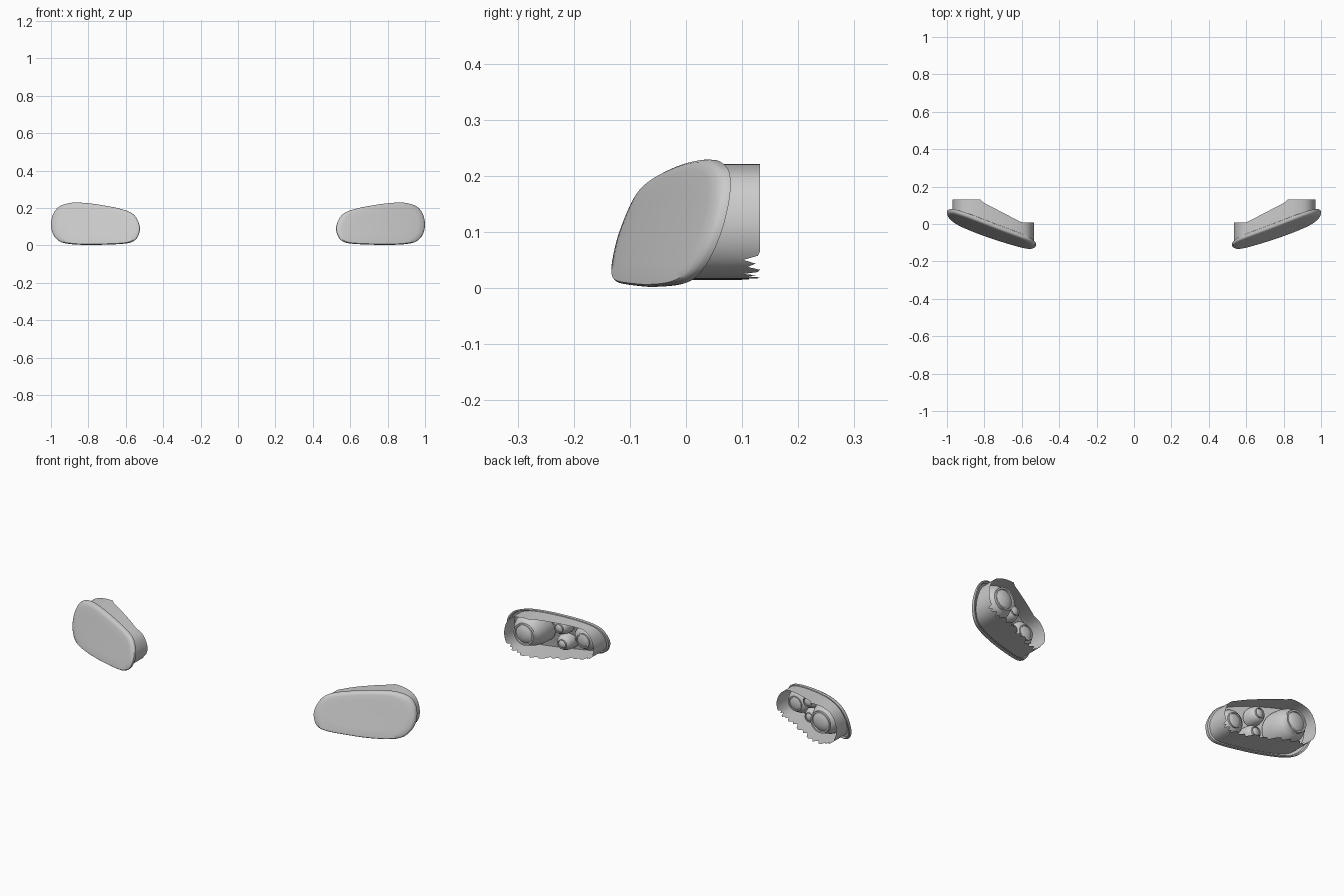
import bpy, bmesh, math
from mathutils import Vector

if "Cube" in bpy.data.objects:
    bpy.data.objects.remove(bpy.data.objects["Cube"])

# Lens outline seen from the front (x, z), for the +x lamp
OUTLINE = [(0.525, 0.10), (0.534, 0.05), (0.56, 0.021), (0.605, 0.009), (0.70, 0.004),
           (0.80, 0.002), (0.90, 0.007), (0.955, 0.022), (0.988, 0.058), (1.0, 0.11),
           (0.988, 0.168), (0.955, 0.208), (0.90, 0.226), (0.84, 0.228), (0.74, 0.217),
           (0.62, 0.193), (0.555, 0.162)]
CX, CZ = 0.7625, 0.113


def smooth_loop(pts, steps=5):
    """Closed Catmull-Rom curve through the points."""
    out, n = [], len(pts)
    for i in range(n):
        a, b, c, d = (Vector(pts[(i + k) % n]) for k in (-1, 0, 1, 2))
        for s in range(steps):
            t = s / steps
            out.append(0.5 * (2 * b + (c - a) * t + (2 * a - 5 * b + 4 * c - d) * t * t
                              + (3 * b - a - 3 * c + d) * t ** 3))
    return out


def lens_y(x, z):
    """Depth of the swept-back front face."""
    u = x - 0.53
    return -0.148 + 0.26 * u + 0.18 * u * u + 0.3 * z


def build(name, rings, cap_start=False, cap_end=False):
    """Bridge rings of points into a surface, mirrored to the other lamp."""
    bm = bmesh.new()
    rows = [[bm.verts.new(p) for p in r] for r in rings]
    n = len(rows[0])
    for a, b in zip(rows, rows[1:]):
        for i in range(n):
            j = (i + 1) % n
            bm.faces.new((a[i], a[j], b[j], b[i]))
    if cap_start:
        bm.faces.new(rows[0])
    if cap_end:
        bm.faces.new(rows[-1])
    bmesh.ops.recalc_face_normals(bm, faces=bm.faces)
    mesh = bpy.data.meshes.new(name)
    bm.to_mesh(mesh)
    bm.free()
    ob = bpy.data.objects.new(name, mesh)
    bpy.context.collection.objects.link(ob)
    mod = ob.modifiers.new("mirror", "MIRROR")
    mod.use_mirror_merge = False
    bpy.ops.object.select_all(action="DESELECT")
    bpy.context.view_layer.objects.active = ob
    ob.select_set(True)
    bpy.ops.object.shade_smooth_by_angle(angle=math.radians(40))
    return ob


loop = smooth_loop(OUTLINE)


def lens_ring(scale, offset):
    ring = []
    for p in loop:
        x, z = CX + (p.x - CX) * scale, CZ + (p.y - CZ) * scale
        ring.append((x, lens_y(x, z) + offset, z))
    return ring


# Lens: curved front, rounded rim, thin inner face
build("lens", [lens_ring(s, o) for s, o in (
    (0.05, -0.004), (0.3, -0.004), (0.6, -0.004), (0.85, -0.004), (0.96, -0.002),
    (0.99, 0.003), (1.0, 0.010), (0.995, 0.020), (0.96, 0.022), (0.94, 0.010),
    (0.6, 0.006), (0.3, 0.006), (0.05, 0.006))], True, True)


# Housing: inset open shell running straight back to a stepped, ragged rear edge
def back_y(x, z, i):
    y = min(0.132, max(0.008, 0.008 + (x - 0.60) * 0.52))
    if x > 0.82:
        y = 0.132
    if z < 0.06:
        y -= (0.0, 0.022, 0.008, 0.03, 0.004)[i % 5]
    return y


front, back = [], []
for i, p in enumerate(loop):
    x, z = 0.7525 + (p.x - CX) * 0.916, 0.117 + (p.y - 0.115) * 0.91
    y = lens_y(x, z) + 0.008
    front.append((x, y, z))
    back.append((x, max(back_y(x, z, i), y + 0.02), z))
middle = [tuple((Vector(a) + Vector(b)) / 2) for a, b in zip(front, back)]
build("housing", [front, middle, back])


# Reflector bowls: rim follows the lens, closing to a collar and domed bulb cap
def reflector(name, cx, cz, radius, y_end, cap):
    profile = [(radius, 0.0), (radius * 0.97, 0.3), (radius * 0.88, 0.55),
               (radius * 0.74, 0.76), (cap, 0.84), (cap, 0.96), (cap * 0.85, 0.96),
               (cap * 0.82, 0.90), (cap * 0.6, 0.96), (cap * 0.3, 0.99), (cap * 0.05, 1.0)]
    rings = []
    for r, t in profile:
        ring = []
        for k in range(40):
            a = math.tau * k / 40
            x, z = cx + r * math.cos(a), cz + r * math.sin(a)
            y0 = lens_y(x, z) + 0.015
            ring.append((x, y0 + (y_end - y0) * t, z))
        rings.append(ring)
    build(name, rings, cap_end=True)


reflector("main_reflector", 0.866, 0.125, 0.088, 0.125, 0.056)
reflector("upper_small_reflector", 0.727, 0.158, 0.044, 0.030, 0.024)
reflector("lower_small_reflector", 0.722, 0.068, 0.044, 0.010, 0.024)
reflector("inner_reflector", 0.620, 0.103, 0.064, -0.020, 0.038)
